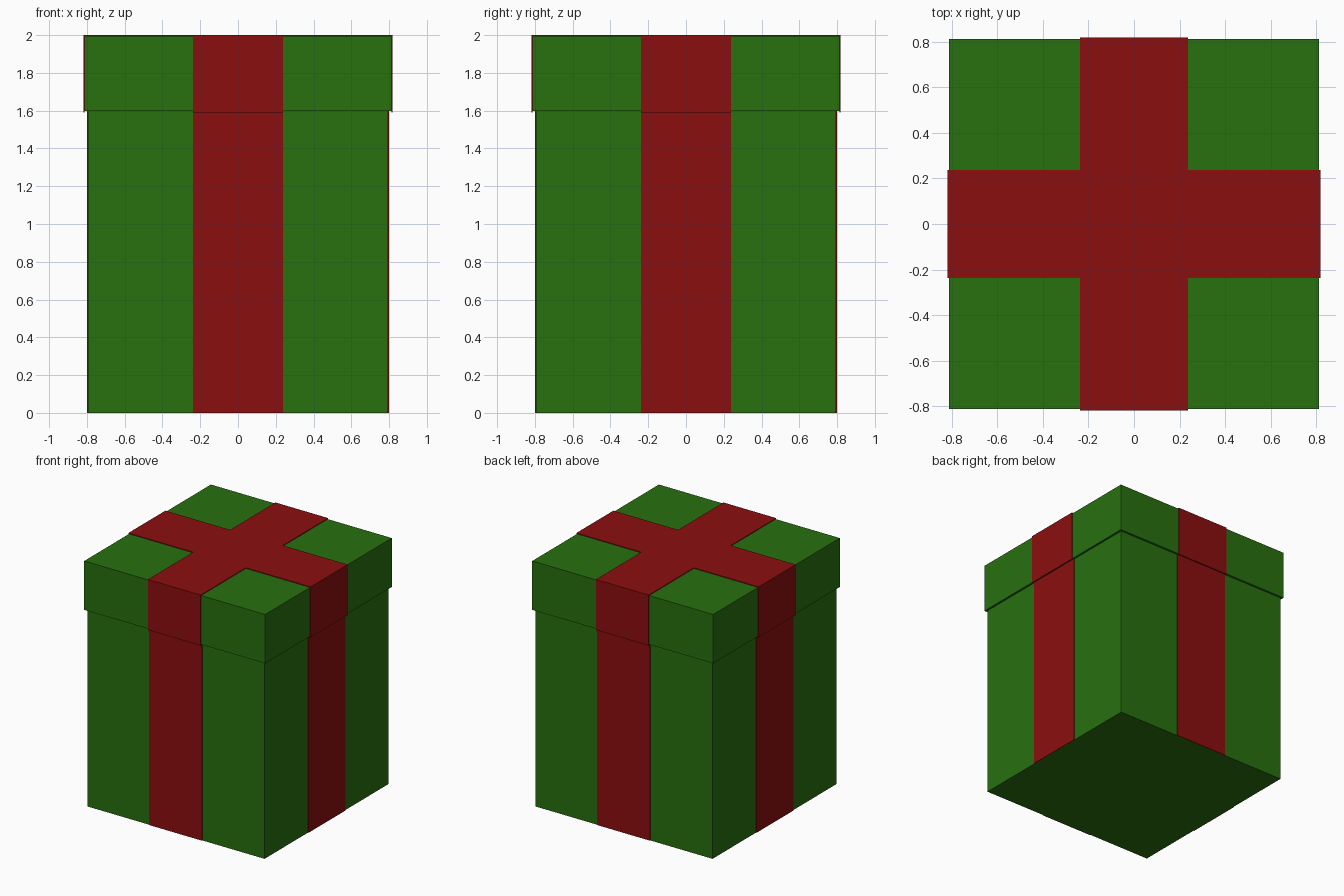
import bpy, bmesh
from mathutils import Matrix

if "Cube" in bpy.data.objects:
    bpy.data.objects.remove(bpy.data.objects["Cube"])

def material(name, rgb):
    m = bpy.data.materials.new(name)
    m.diffuse_color = (*rgb, 1)
    m.use_nodes = True
    m.node_tree.nodes["Principled BSDF"].inputs["Base Color"].default_value = m.diffuse_color
    return m

GREEN = material("green_paper", (0.021, 0.162, 0.0045))
RED = material("red_ribbon", (0.26, 0.0045, 0.0045))

def finish(name, bm, mat):
    bmesh.ops.recalc_face_normals(bm, faces=bm.faces)
    me = bpy.data.meshes.new(name)
    bm.to_mesh(me)
    bm.free()
    me.materials.append(mat)
    ob = bpy.data.objects.new(name, me)
    bpy.context.collection.objects.link(ob)
    return ob

def box(name, lo, hi, mat, turn=0):
    bm = bmesh.new()
    bmesh.ops.create_cube(bm, size=1)
    for v in bm.verts:
        v.co = [lo[i] if v.co[i] < 0 else hi[i] for i in range(3)]
    bmesh.ops.rotate(bm, verts=bm.verts, matrix=Matrix.Rotation(turn * 1.5707963268, 3, 'Z'))
    return finish(name, bm, mat)

BODY, LID = 0.795, 0.812      # half widths of the paper boxes
BODY_R, LID_R = 0.80, 0.818   # outer reach of the ribbons
W = 0.237                     # ribbon half width
SPLIT, TOP = 1.597, 1.994     # lid underside and paper top

# Wrapped box and lid
box("box_body", (-BODY, -BODY, 0), (BODY, BODY, SPLIT), GREEN)
box("box_lid", (-LID, -LID, SPLIT), (LID, LID, TOP), GREEN)

# Ribbon strips down the four sides, separate on body and lid
for i, side in enumerate(("front", "right", "back", "left")):
    box(f"body_ribbon_{side}", (-W, -BODY_R, 0), (W, -BODY, SPLIT), RED, i)
    box(f"lid_ribbon_{side}", (-W, -LID_R, 1.59), (W, -LID, TOP), RED, i)

# Ribbon cross over the top
bm = bmesh.new()
arm = [(W, -W), (LID_R, -W), (LID_R, W)]
outline = []
for i in range(4):
    for x, y in arm:
        for _ in range(i):
            x, y = -y, x
        outline.append(bm.verts.new((x, y, TOP)))
face = bm.faces.new(outline)
ext = bmesh.ops.extrude_face_region(bm, geom=[face], use_keep_orig=True)
for g in ext["geom"]:
    if isinstance(g, bmesh.types.BMVert):
        g.co.z = 2.0
finish("top_ribbon_cross", bm, RED)
